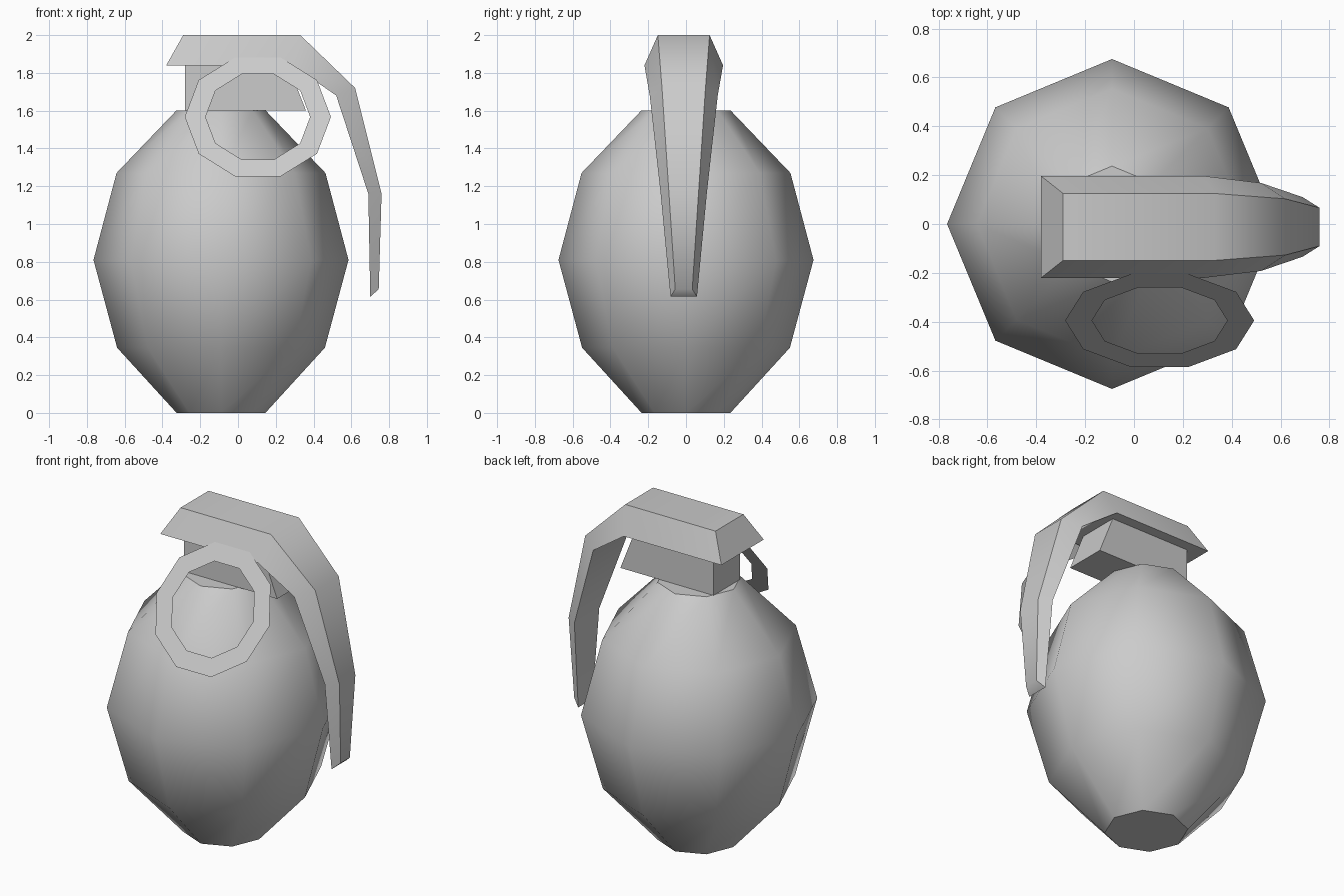
import bpy, bmesh, math

if "Cube" in bpy.data.objects:
    bpy.data.objects.remove(bpy.data.objects["Cube"])

grey = bpy.data.materials.new("plain grey")
grey.use_nodes = True
colour = (0.6, 0.6, 0.6, 1)
grey.diffuse_color = colour
grey.node_tree.nodes["Principled BSDF"].inputs["Base Color"].default_value = colour


def make_object(name, bm, closed=True):
    if closed:
        bmesh.ops.recalc_face_normals(bm, faces=bm.faces[:])
    mesh = bpy.data.meshes.new(name)
    bm.to_mesh(mesh)
    bm.free()
    mesh.materials.append(grey)
    obj = bpy.data.objects.new(name, mesh)
    bpy.context.collection.objects.link(obj)
    return obj


def loft(name, rows, caps=True):
    """Join successive closed loops of points into a skin."""
    bm = bmesh.new()
    loops = [[bm.verts.new(p) for p in row] for row in rows]
    n = len(loops[0])
    for low, high in zip(loops, loops[1:]):
        for i in range(n):
            j = (i + 1) % n
            bm.faces.new((low[i], low[j], high[j], high[i]))
    if caps:
        bm.faces.new(loops[0][::-1])
        bm.faces.new(loops[-1])
    return make_object(name, bm, caps)


def circle(radius, sides):
    return [(radius * math.cos(math.tau * i / sides),
             radius * math.sin(math.tau * i / sides)) for i in range(sides)]


# Body: eight-sided egg, smooth sides with flat end caps
profile = [(0.235, 0), (0.55, 0.345), (0.675, 0.81), (0.553, 1.27), (0.237, 1.6)]
body = loft("body", [[(x - 0.09, y, z) for x, y in circle(r, 8)] for r, z in profile])
for face in body.data.polygons:
    face.use_smooth = len(face.vertices) == 4

# Neck block: slanted at the lever side
outline = [(-0.28, 1.6), (0.36, 1.6), (0.265, 1.84), (-0.28, 1.84)]
loft("neck_block", [[(x, y, z) for x, z in outline] for y in (-0.13, 0.13)])

# Safety lever: tapering bar, narrow outside and wide inside
MID = -0.012
outer = [(-0.29, 2, 0.137), (0.33, 2, 0.137), (0.62, 1.72, 0.115),
         (0.76, 1.16, 0.078), (0.745, 0.655, 0.045)]
inner = [(-0.38, 1.84, 0.208), (0.29, 1.84, 0.208), (0.52, 1.68, 0.18),
         (0.69, 1.16, 0.122), (0.70, 0.615, 0.07)]
rows = []
for (xo, zo, wo), (xi, zi, wi) in zip(outer, inner):
    rows.append([(xo, MID - wo, zo), (xo, MID + wo, zo),
                 (xi, MID + wi, zi), (xi, MID - wi, zi)])
lever = loft("safety_lever", rows)
bpy.ops.object.select_all(action="DESELECT")
lever.select_set(True)
bpy.context.view_layer.objects.active = lever
bpy.ops.object.shade_smooth_by_angle(angle=math.radians(50))

# Pull ring: flat ten-sided band leaning along the shoulder
ring = loft("pull_ring", [[(x, y, 0) for x, y in circle(r, 10)]
                          for r in (0.387, 0.277)], caps=False)
ring.location = (0.105, -0.395, 1.567)
ring.rotation_euler.x = math.radians(59)
